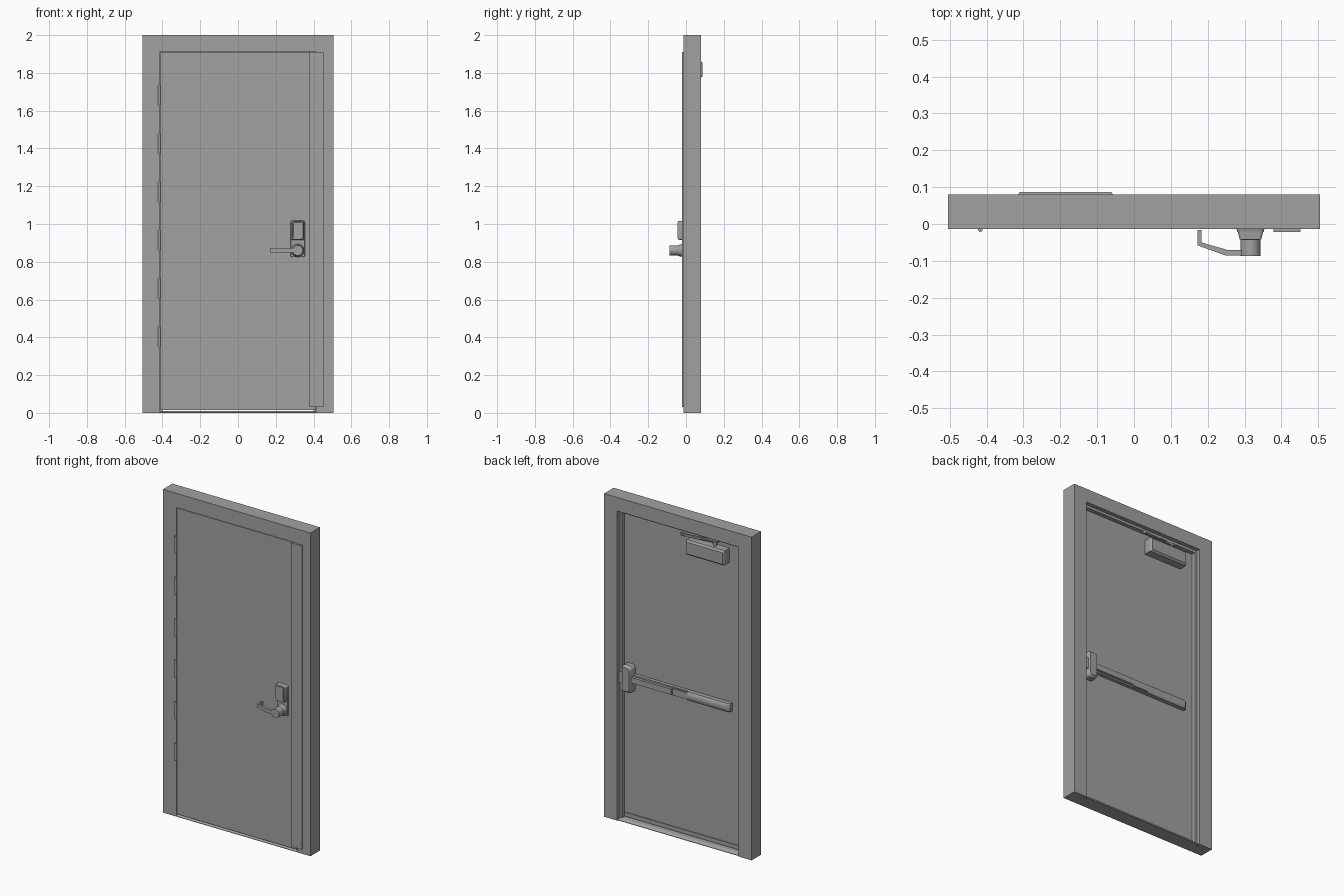
import bpy, bmesh, math
from mathutils import Vector

if "Cube" in bpy.data.objects:
    bpy.data.objects.remove(bpy.data.objects["Cube"])

steel = bpy.data.materials.new("grey steel")
steel.diffuse_color = (0.36, 0.36, 0.36, 1)
steel.use_nodes = True
steel.node_tree.nodes["Principled BSDF"].inputs["Base Color"].default_value = steel.diffuse_color


def finish(name, bm, smooth=False):
    bmesh.ops.recalc_face_normals(bm, faces=bm.faces)
    me = bpy.data.meshes.new(name)
    bm.to_mesh(me)
    bm.free()
    me.materials.append(steel)
    ob = bpy.data.objects.new(name, me)
    bpy.context.collection.objects.link(ob)
    if smooth:
        bpy.ops.object.select_all(action='DESELECT')
        ob.select_set(True)
        bpy.context.view_layer.objects.active = ob
        bpy.ops.object.shade_smooth_by_angle(angle=math.radians(35))
    return ob


def prism(name, pts, axis, a, b, smooth=False):
    """Extrude a 2D outline along an axis; pts use the other two axes in xyz order."""
    def place(p, d):
        c = list(p)
        c.insert("xyz".index(axis), d)
        return c
    bm = bmesh.new()
    f = bm.faces.new([bm.verts.new(place(p, a)) for p in pts])
    r = bmesh.ops.extrude_face_region(bm, geom=[f])
    d = Vector(place((0, 0), b - a))
    bmesh.ops.translate(bm, vec=d, verts=[v for v in r['geom'] if isinstance(v, bmesh.types.BMVert)])
    return finish(name, bm, smooth)


def box(name, x0, x1, y0, y1, z0, z1):
    return prism(name, [(x0, y0), (x1, y0), (x1, y1), (x0, y1)], 'z', z0, z1)


def loft(name, rings, smooth=False):
    """Skin a stack of equal-length point rings and cap both ends."""
    bm = bmesh.new()
    rows = [[bm.verts.new(p) for p in r] for r in rings]
    n = len(rows[0])
    for r, s in zip(rows, rows[1:]):
        for i in range(n):
            bm.faces.new((r[i], r[(i + 1) % n], s[(i + 1) % n], s[i]))
    bm.faces.new(rows[0])
    bm.faces.new(rows[-1])
    return finish(name, bm, smooth)


def rounded(x, z, hx, hz, r, y, n=4):
    """Rounded rectangle ring in the xz plane at depth y."""
    out = []
    for k, (sx, sz) in enumerate([(1, 1), (-1, 1), (-1, -1), (1, -1)]):
        for i in range(n + 1):
            t = math.pi / 2 * (k + i / n)
            out.append((x + sx * (hx - r) + r * math.cos(t), y, z + sz * (hz - r) + r * math.sin(t)))
    return out


def circle(x, z, r, y, n=28):
    return [(x + r * math.cos(2 * math.pi * i / n), y, z + r * math.sin(2 * math.pi * i / n)) for i in range(n)]


F, B = -0.013, 0.08          # frame front and back
DB = 0.029                   # back of door leaf

# Frame: one arch outline per depth band, the middle band being the stop
for name, w, top, y0, y1 in [("frame_front", 0.413, 1.913, F, DB + 0.001),
                             ("frame_stop", 0.4, 1.899, DB + 0.001, 0.055),
                             ("frame_back", 0.415, 1.915, 0.055, B)]:
    prism(name, [(-0.505, 0), (-w, 0), (-w, top), (w, top), (w, 0),
                 (0.505, 0), (0.505, 2), (-0.505, 2)], 'y', y0, y1)

# Door leaf, threshold and latch guard strip
box("door_leaf", -0.41, 0.41, F + 0.001, DB, 0.016, 1.91)
prism("threshold", [(F, 0), (F, 0.003), (0.0, 0.011), (0.055, 0.011), (B - 0.005, 0.003), (B - 0.005, 0)],
      'x', -0.413, 0.413)
box("door_sweep", -0.405, 0.395, DB, DB + 0.006, 0.016, 0.04)
box("guard_strip", 0.378, 0.452, F - 0.009, F, 0.03, 1.91)

# Six hinge barrels
for i in range(6):
    z = 0.349 + i * 0.2562
    loft("hinge_barrel", [[(p[0], p[2], h) for p in circle(-0.417, F - 0.002, 0.0065, 0, 12)]
                          for h in (z, z + 0.106)], True)

# Outside lock: tapered plate with a raised reader housing and framed window
loft("lock_plate", [rounded(0.316, 0.921, 0.038, 0.097, 0.01, F),
                    rounded(0.316, 0.921, 0.036, 0.095, 0.01, F - 0.008)], True)
loft("lock_housing", [rounded(0.316, 0.966, 0.035, 0.05, 0.008, F - 0.007),
                      rounded(0.316, 0.966, 0.029, 0.049, 0.008, -0.042)], True)
loft("lock_window", [rounded(0.316, 0.966, 0.024, 0.044, 0.006, -0.041),
                     rounded(0.316, 0.966, 0.023, 0.043, 0.006, -0.044)], True)

# Lever: base cone, round hub and bent arm returning to the door
loft("lever_base", [circle(0.316, 0.86, 0.035, F - 0.007), circle(0.316, 0.86, 0.028, -0.042)], True)
loft("lever_hub", [circle(0.316, 0.86, 0.027, -0.041), circle(0.316, 0.86, 0.027, -0.087)], True)
prism("lever_arm", [(0.316, -0.086), (0.25, -0.086), (0.172, -0.058), (0.172, -0.016),
                    (0.183, -0.016), (0.183, -0.05), (0.252, -0.07), (0.316, -0.07)],
      'z', 0.85, 0.872)

# Door closer: chamfered body, folding arm and header shoe
loft("closer_body", [rounded(-0.186, 1.818, 0.131, 0.046, 0.003, DB),
                     rounded(-0.186, 1.818, 0.131, 0.046, 0.003, 0.076),
                     rounded(-0.186, 1.818, 0.124, 0.036, 0.003, 0.087)])
for name, x, y, z0, z1 in [("closer_pivot", -0.235, 0.05, 1.86, 1.892),
                           ("closer_elbow", -0.02, 0.068, 1.876, 1.894)]:
    loft(name, [[(p[0], p[2], h) for p in circle(x, y, 0.009, 0, 16)] for h in (z0, z1)], True)
prism("closer_main_arm", [(-0.24, 0.043), (-0.02, 0.061), (-0.02, 0.073), (-0.24, 0.057)], 'z', 1.884, 1.891)
prism("closer_forearm", [(-0.02, 0.062), (-0.02, 0.073), (-0.2, 0.05), (-0.2, 0.04)], 'z', 1.877, 1.883)
box("closer_shoe", -0.255, -0.19, 0.033, 0.054, 1.889, 1.9)

# Exit device: rounded head, channel, push pad, plain cover and end cap
loft("exit_head", [rounded(0.36, 0.885, 0.034, 0.085, 0.022, DB),
                   rounded(0.36, 0.885, 0.034, 0.085, 0.022, 0.06),
                   rounded(0.36, 0.885, 0.025, 0.073, 0.018, 0.077)], True)
box("exit_channel", -0.05, 0.33, DB, 0.05, 0.86, 0.913)
box("push_pad", 0.055, 0.33, 0.05, 0.066, 0.869, 0.904)
box("pad_end", -0.05, 0.05, 0.05, 0.061, 0.866, 0.907)
cover = [(DB, 0.86), (0.056, 0.86), (0.063, 0.87), (0.065, 0.8865), (0.063, 0.903), (0.056, 0.913), (DB, 0.913)]
prism("bar_cover", cover, 'x', -0.322, -0.05, True)
loft("bar_end_cap", [[(x, DB + (y - DB) * s, z) for y, z in cover] for x, s in ((-0.322, 1), (-0.338, 0.7))])
box("latch_strike", 0.39, 0.414, 0.054, 0.066, 0.85, 0.92)
